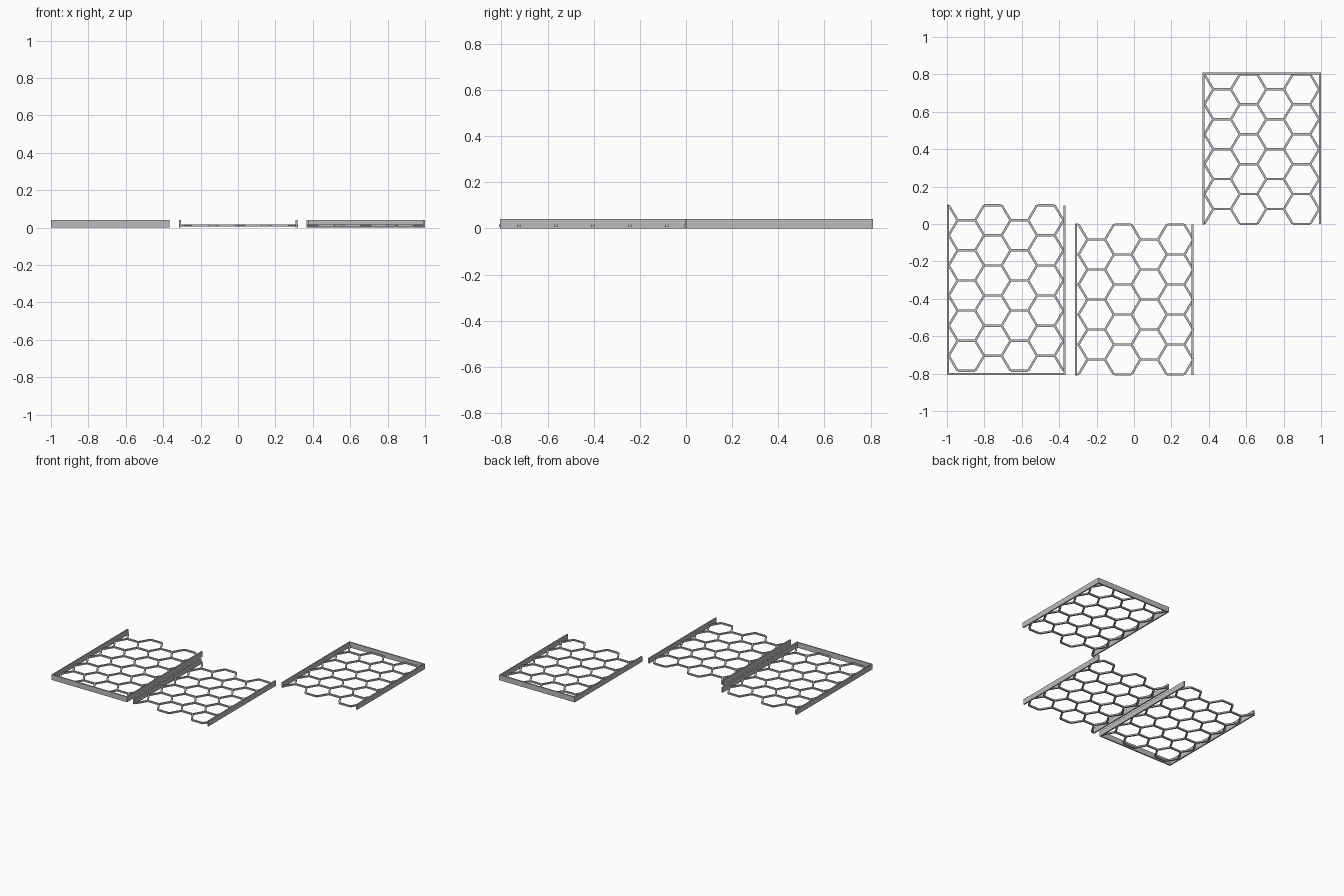
import bpy
import bmesh
from mathutils import Vector

cube = bpy.data.objects.get("Cube")
if cube:
    bpy.data.objects.remove(cube, do_unlink=True)

# Single grey plastic
grey = bpy.data.materials.new("plain_grey")
grey.use_nodes = True
COLOR = (0.5, 0.5, 0.5, 1)
grey.diffuse_color = COLOR
grey.node_tree.nodes["Principled BSDF"].inputs["Base Color"].default_value = COLOR

RAIL_H, RAIL_W = 0.04, 0.01          # rim rails
MESH_Z0, MESH_Z1 = 0.005, 0.016      # honeycomb slab
HALF = 0.006                         # half strand width
FLAT, SLOPE = 0.094, 0.0475          # cell flat side and sloped side run
PITCH_X = FLAT + SLOPE


def finish(name, bm):
    bmesh.ops.recalc_face_normals(bm, faces=bm.faces)
    me = bpy.data.meshes.new(name)
    bm.to_mesh(me)
    bm.free()
    me.materials.append(grey)
    bpy.context.collection.objects.link(bpy.data.objects.new(name, me))


def prism(bm, outline, z0, z1):
    low = [bm.verts.new((p.x, p.y, z0)) for p in outline]
    face = bm.faces.new(low)
    top = bmesh.ops.extrude_face_region(bm, geom=[face])
    verts = [v for v in top["geom"] if isinstance(v, bmesh.types.BMVert)]
    bmesh.ops.translate(bm, verts=verts, vec=(0, 0, z1 - z0))


def rail(name, x0, x1, y0, y1):
    bm = bmesh.new()
    prism(bm, [Vector(p) for p in ((x0, y0), (x1, y0), (x1, y1), (x0, y1))], 0, RAIL_H)
    finish(name, bm)


def strand(bm, a, b):
    # Pointed ends so three strands mitre at each node
    d = (b - a).normalized()
    n = Vector((-d.y, d.x)) * HALF
    t = d * HALF * 0.577
    prism(bm, [a, a + t - n, b - t - n, b, b - t + n, a + t + n], MESH_Z0, MESH_Z1)


def honeycomb(name, x0, x1, y0, y1, cx, cy, pitch):
    bm = bmesh.new()
    tol = 0.01
    for col in range(-1, 6):
        x = cx + col * PITCH_X
        for row in range(-12, 13):
            y = cy + (row + 0.5 * (col % 2)) * pitch
            left, right = Vector((x - FLAT / 2, y)), Vector((x + FLAT / 2, y))
            # The flat strand and the two sloped strands on each side
            pairs = [(left, right)]
            for s in (-1, 1):
                pairs.append((right, right + Vector((SLOPE, s * pitch / 2))))
            for a, b in pairs:
                mid = (a + b) / 2
                if not y0 - tol < mid.y < y1 + tol:
                    continue
                a, b = a.copy(), b.copy()
                if a.y == b.y:
                    a.x, b.x = max(a.x, x0), min(b.x, x1)
                    if b.x - a.x > 0.008:
                        strand(bm, a, b)
                elif x0 < mid.x < x1:
                    strand(bm, a, b)
    finish(name, bm)


def panel(name, x0, x1, y0, y1, cx, cy, pitch, end=None):
    honeycomb(name + "_honeycomb", x0, x1, y0, y1, cx, cy, pitch)
    rail(name + "_right_rail", x0, x0 + RAIL_W, y0, y1)
    rail(name + "_left_rail", x1 - RAIL_W, x1, y0, y1)
    if end == "front":
        rail(name + "_front_rail", x0 + RAIL_W, x1 - RAIL_W, y0, y0 + RAIL_W)
    elif end == "back":
        rail(name + "_back_rail", x0 + RAIL_W, x1 - RAIL_W, y1 - RAIL_W, y1)


# Two end panels and the open middle panel
panel("front_panel", -1, -0.366, -0.806, 0.1, -0.896, 0.02, 0.161, "front")
panel("middle_panel", -0.315, 0.318, -0.806, -0.002, -0.202, -0.083, 0.1605)
panel("back_panel", 0.366, 1, 0, 0.81, 0.471, 0.08, 0.16, "back")
